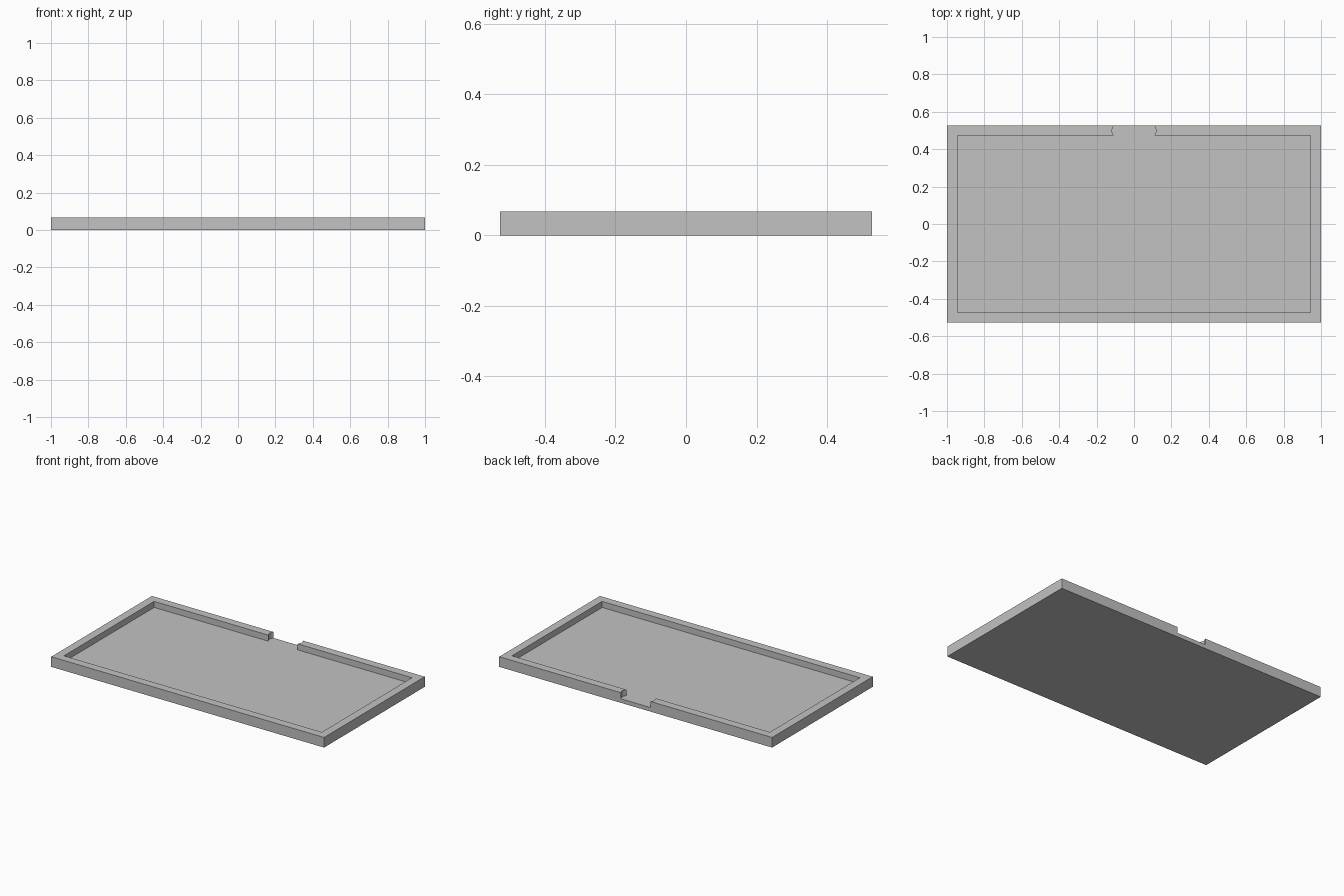
import bpy
import bmesh
import math

default = bpy.data.objects.get("Cube")
if default:
    bpy.data.objects.remove(default, do_unlink=True)

# Overall sizes
HALF_X, HALF_Y, HEIGHT = 1.0, 0.527, 0.067
RIM, FLOOR = 0.055, 0.027
NOTCH, BULGE, STEPS = 0.107, 0.011, 8
IN_X, IN_Y = HALF_X - RIM, HALF_Y - RIM

grey = bpy.data.materials.new("plain grey")
grey.use_nodes = True
colour = (0.54, 0.54, 0.54, 1.0)
grey.diffuse_color = colour
grey.node_tree.nodes["Principled BSDF"].inputs["Base Color"].default_value = colour


def notch_end(side):
    """Shallow hollow at one end of the rim, from inner to outer edge."""
    return [(side * (NOTCH + BULGE * math.sin(math.pi * i / STEPS)),
             IN_Y + RIM * i / STEPS) for i in range(STEPS + 1)]


# Tray outline: a C-shaped rim, open at the back
right_end = notch_end(-1)
left_end = notch_end(1)
outer = [(-HALF_X, HALF_Y), (-HALF_X, -HALF_Y), (HALF_X, -HALF_Y), (HALF_X, HALF_Y)]
inner = [(IN_X, IN_Y), (IN_X, -IN_Y), (-IN_X, -IN_Y), (-IN_X, IN_Y)]
rim_loop = right_end + outer + left_end[::-1] + inner
floor_loop = inner[::-1] + left_end + right_end[::-1]

bm = bmesh.new()
cache = {}


def vert(x, y, z):
    key = (round(x, 5), round(y, 5), z)
    if key not in cache:
        cache[key] = bm.verts.new((x, y, z))
    return cache[key]


def ring(points, z):
    return [vert(x, y, z) for x, y in points]


# Rim top, recessed floor and underside
bm.faces.new(ring(rim_loop, HEIGHT))
bm.faces.new(ring(floor_loop, FLOOR))
bm.faces.new(ring(outer[::-1], 0.0))

# Rim walls: inner faces and notch ends down to the floor
for a, b in zip(rim_loop, rim_loop[1:] + rim_loop[:1]):
    on_outside = all(abs(x) == HALF_X or abs(y) > HALF_Y - 1e-5 for x, y in (a, b))
    if not on_outside:
        bm.faces.new([vert(*a, HEIGHT), vert(*a, FLOOR), vert(*b, FLOOR), vert(*b, HEIGHT)])

# Outer walls: three plain sides and the stepped back
for a, b in zip(outer, outer[1:]):
    bm.faces.new([vert(*a, HEIGHT), vert(*a, 0.0), vert(*b, 0.0), vert(*b, HEIGHT)])
ra, la = right_end[-1], left_end[-1]
bm.faces.new([vert(*outer[0], 0.0), vert(*outer[0], HEIGHT), vert(*ra, HEIGHT),
              vert(*ra, FLOOR), vert(*la, FLOOR), vert(*la, HEIGHT),
              vert(*outer[3], HEIGHT), vert(*outer[3], 0.0)])

bmesh.ops.recalc_face_normals(bm, faces=bm.faces)
mesh = bpy.data.meshes.new("tray")
bm.to_mesh(mesh)
bm.free()
mesh.materials.append(grey)
tray = bpy.data.objects.new("tray", mesh)
bpy.context.collection.objects.link(tray)
